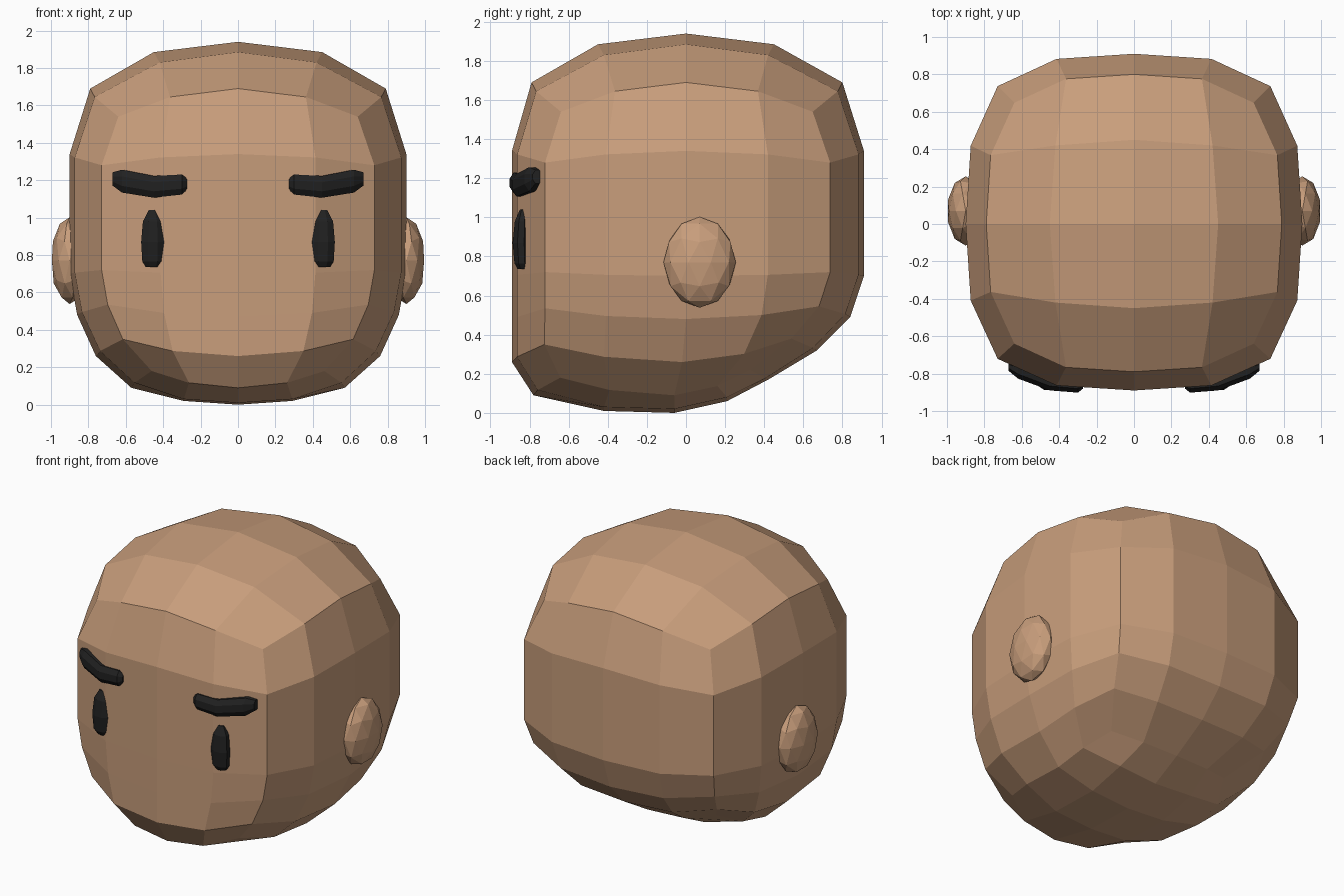
import bpy, bmesh, math
from mathutils import Vector

if "Cube" in bpy.data.objects:
    bpy.data.objects.remove(bpy.data.objects["Cube"])

def material(name, col):
    m = bpy.data.materials.new(name)
    m.diffuse_color = (*col, 1)
    m.use_nodes = True
    m.node_tree.nodes["Principled BSDF"].inputs["Base Color"].default_value = m.diffuse_color
    return m

skin = material("skin", (0.58, 0.34, 0.20))
black = material("black", (0.015, 0.015, 0.015))

def finish(bm, name, mat):
    bmesh.ops.recalc_face_normals(bm, faces=bm.faces)
    me = bpy.data.meshes.new(name)
    bm.to_mesh(me)
    bm.free()
    me.materials.append(mat)
    ob = bpy.data.objects.new(name, me)
    bpy.context.collection.objects.link(ob)
    return ob

# Head: a rounded box, 4 x 4 cells on top and bottom, joined by rings.
# Ring: side x, front y, back y, side-mid y, z at front / side / back, corner lift
rings = [
    (0.57, -0.78, 0.42, -0.06, 0.09, 0.09, 0.17, 0.09),
    (0.76, -0.89, 0.67, -0.02, 0.26, 0.26, 0.32, 0.09),
    (0.86, -0.89, 0.84, 0.00, 0.47, 0.48, 0.49, 0.06),
    (0.90, -0.89, 0.91, 0.00, 0.70, 0.70, 0.70, 0.02),
    (0.90, -0.89, 0.91, 0.00, 1.34, 1.34, 1.34, -0.06),
    (0.79, -0.79, 0.80, 0.00, 1.69, 1.69, 1.69, -0.15),
]
perimeter = ([(i, -2) for i in range(-2, 2)] + [(2, j) for j in range(-2, 2)]
             + [(i, 2) for i in range(2, -2, -1)] + [(-2, j) for j in range(2, -2, -1)])

def ring_point(ring, i, j):
    sx, yf, yb, ym, zf, zs, zb, lift = ring
    a, b = abs(i), abs(j)
    def share(p, q):                    # position along one axis, 0..1
        if p == 2:
            return 0.81 if q == 2 else (0.97 if q == 1 else 1.0)
        return 0.46 * p
    yend, zend = (yf, zf) if j < 0 else (yb, zb)
    t = {(2, 2): 0.5, (2, 1): 0.25, (1, 2): 0.75}.get((a, b), 0 if a == 2 else 1)
    z = zs + (zend - zs) * t + lift * (1 if a == b else 0.3 if 1 in (a, b) else 0)
    return Vector((math.copysign(sx * share(a, b), i),
                   ym + (yend - ym) * share(b, a), z))

bm = bmesh.new()
loops = [{p: bm.verts.new(ring_point(r, *p)) for p in perimeter} for r in rings]
for lo, hi in zip(loops, loops[1:]):
    for n, p in enumerate(perimeter):
        q = perimeter[(n + 1) % 16]
        bm.faces.new((lo[p], lo[q], hi[q], hi[p]))
bottom, top = dict(loops[0]), dict(loops[-1])
for i in (-1, 0, 1):
    for j in (-1, 0, 1):
        d = abs(i) + abs(j)
        s = 0.42 if d == 2 else 0.45
        top[i, j] = bm.verts.new((s * i, s * j, 1.94 - 0.055 * d))
        z = (0.01, 0.0, 0.06)[j + 1] + 0.02 * abs(i)
        bottom[i, j] = bm.verts.new((0.29 * i, (-0.42, -0.06, 0.21)[j + 1], z))
for cap in (bottom, top):
    for i in range(-2, 2):
        for j in range(-2, 2):
            bm.faces.new((cap[i, j], cap[i + 1, j], cap[i + 1, j + 1], cap[i, j + 1]))
finish(bm, "head", skin)

# Faceted rod along a path of (x, y, z, scale), rings square to the given axis
def rod(name, path, axis, r1, r2, side, sides=8):
    bm = bmesh.new()
    loops = []
    for x, y, z, s in path:
        loop = []
        for k in range(sides):
            a = 2 * math.pi * (k + 0.5) / sides
            u, v = r1 * s * math.cos(a), r2 * s * math.sin(a)
            off = Vector((u, v, 0)) if axis == "z" else Vector((0, u, v))
            p = Vector((x, y, z)) + off
            loop.append(bm.verts.new((p.x * side, p.y, p.z)))
        loops.append(loop)
    for lo, hi in zip(loops, loops[1:]):
        for k in range(sides):
            m = (k + 1) % sides
            bm.faces.new((lo[k], lo[m], hi[m], hi[k]))
    bm.faces.new(loops[0])
    bm.faces.new(loops[-1])
    finish(bm, name, black)

eye_path = [(0.455, -0.835, 0.735, 0.6), (0.455, -0.84, 0.765, 0.9),
            (0.455, -0.845, 0.87, 1.0), (0.455, -0.84, 0.98, 0.85),
            (0.455, -0.835, 1.04, 0.35)]
brow_path = [(0.272, -0.86, 1.18, 0.5), (0.30, -0.865, 1.177, 0.92),
             (0.45, -0.85, 1.165, 1.0), (0.62, -0.785, 1.195, 1.05),
             (0.672, -0.76, 1.207, 0.6)]
for side, label in ((1, "left"), (-1, "right")):
    rod("eye_" + label, eye_path, "z", 0.068, 0.045, side)
    rod("eyebrow_" + label, brow_path, "x", 0.043, 0.063, side)
    # Ear: squashed faceted ball
    bm = bmesh.new()
    bmesh.ops.create_icosphere(bm, subdivisions=2, radius=1)
    for v in bm.verts:
        c = v.co
        v.co = (side * (0.9 + 0.1 * c.x), 0.07 + 0.185 * c.y, 0.77 + 0.232 * c.z)
    finish(bm, "ear_" + label, skin)
